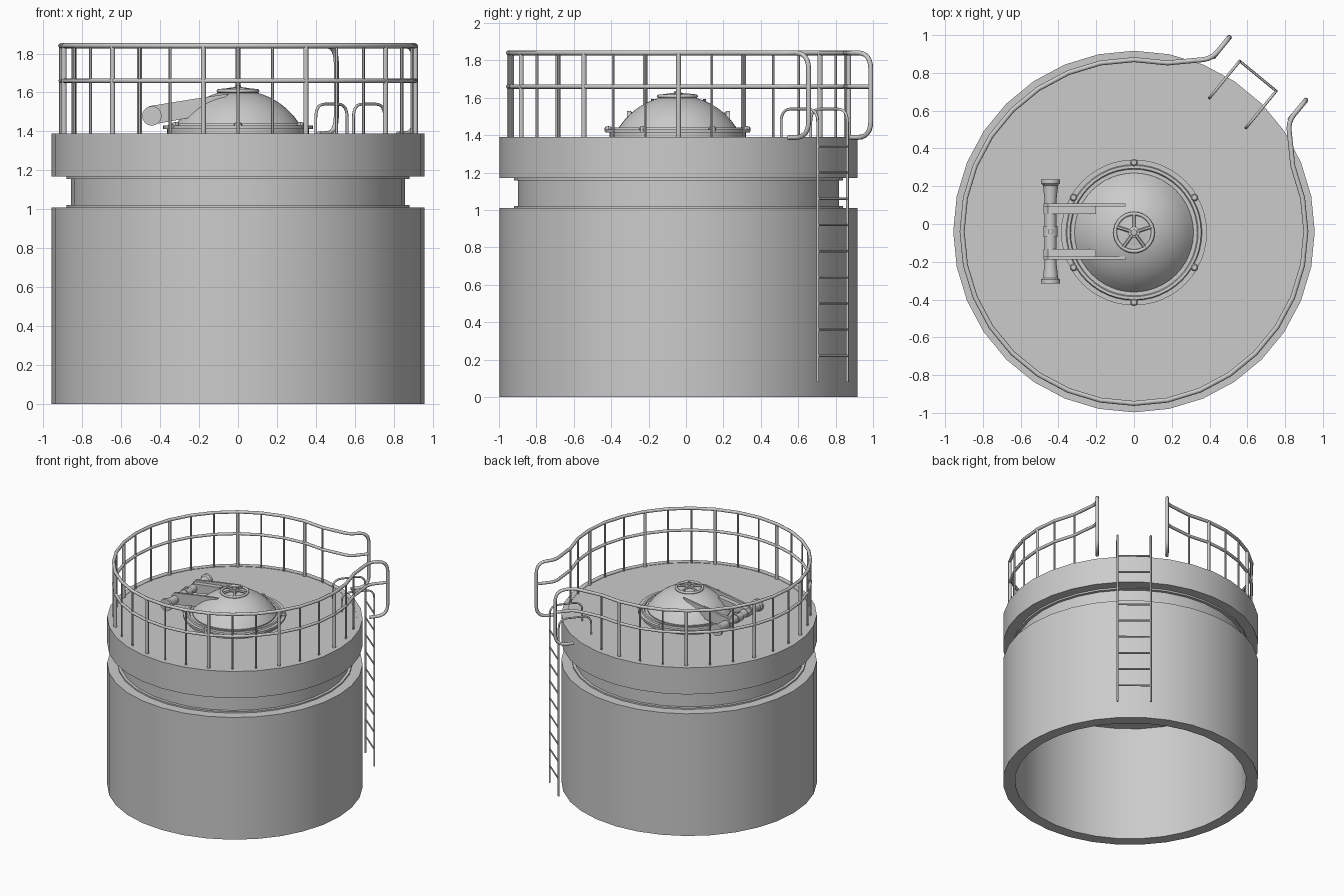
import bpy, bmesh
from math import sin, cos, pi, radians, sqrt
from mathutils import Vector, Matrix

if "Cube" in bpy.data.objects:
    bpy.data.objects.remove(bpy.data.objects["Cube"])

CY = -0.04                      # tank axis in y
HY = -0.045                     # hatch centre in y
STEP = radians(11.25)           # one of 32 sides
LAD = 4.5 * STEP                # ladder direction
U = Vector((cos(LAD), sin(LAD), 0))
T = Vector((sin(LAD), -cos(LAD), 0))


def finish(bm, name, smooth=True):
    bmesh.ops.remove_doubles(bm, verts=bm.verts, dist=1e-5)
    bmesh.ops.recalc_face_normals(bm, faces=bm.faces)
    me = bpy.data.meshes.new(name)
    bm.to_mesh(me)
    bm.free()
    ob = bpy.data.objects.new(name, me)
    bpy.context.collection.objects.link(ob)
    if smooth:
        bpy.ops.object.select_all(action='DESELECT')
        ob.select_set(True)
        bpy.context.view_layer.objects.active = ob
        bpy.ops.object.shade_smooth_by_angle(angle=radians(30))
    return ob


def lathe(name, profile, n=32, mat=None):
    """Revolve (radius, z) points about the tank axis, or about mat's z axis."""
    bm = bmesh.new()
    vs = [bm.verts.new((r, 0, z)) for r, z in profile]
    es = [bm.edges.new(p) for p in zip(vs, vs[1:])]
    bmesh.ops.spin(bm, geom=vs + es, cent=(0, 0, 0), axis=(0, 0, 1),
                   angle=2 * pi, steps=n, use_duplicate=False)
    bm.transform(mat if mat else Matrix.Translation((0, CY, 0)))
    return finish(bm, name)


def tube(name, paths, rad, res=2, cyclic=False):
    cu = bpy.data.curves.new(name, 'CURVE')
    cu.dimensions = '3D'
    cu.bevel_depth, cu.bevel_resolution, cu.use_fill_caps = rad, res, True
    for pts in paths:
        sp = cu.splines.new('POLY')
        sp.points.add(len(pts) - 1)
        for q, p in zip(sp.points, pts):
            q.co = (*p, 1)
        sp.use_cyclic_u = cyclic
    ob = bpy.data.objects.new(name, cu)
    bpy.context.collection.objects.link(ob)
    bpy.ops.object.select_all(action='DESELECT')
    ob.select_set(True)
    bpy.context.view_layer.objects.active = ob
    bpy.ops.object.convert(target='MESH')
    bpy.ops.object.shade_smooth_by_angle(angle=radians(50))
    return ob


def fillet(pts, radii, n=6):
    """Round the corners of a path."""
    out = [pts[0]]
    for a, b, c, r in zip(pts, pts[1:], pts[2:], radii):
        p, q = b + (a - b).normalized() * r, b + (c - b).normalized() * r
        for i in range(n + 1):
            t = i / n
            out.append(p * (1 - t) ** 2 + b * 2 * t * (1 - t) + q * t * t)
    return out + [pts[-1]]


def loc(r, t, z):               # ladder-aligned coordinates
    return Vector((0, CY, z)) + U * r + T * t


def pol(r, a, z, cy=CY):        # polar coordinates about a vertical axis
    return Vector((r * cos(a), cy + r * sin(a), z))


# Tank body, open below: shell, recessed neck with two flanges, platform slab
lathe("tank_body", [(0, .95), (.867, .95), (.867, 0), (.957, 0), (.957, 1.01),
                    (.88, 1.01), (.88, 1.022), (.857, 1.022), (.857, 1.157), (.88, 1.157),
                    (.88, 1.17), (.957, 1.17), (.957, 1.39), (.915, 1.39), (.915, 1.387), (0, 1.387)])

# Railing: each end bends outward beside the ladder
RR, W, JOIN, OUT = .91, .262, .968, 1.115


def rail_end(side, z, loop):
    pts = [pol(RR, LAD - side * 2.5 * STEP, z), loc(JOIN, side * W, z)]
    if loop:
        pts += [loc(OUT, side * W, z), loc(OUT, side * W, 1.388), loc(.975, side * W, 1.388)]
        return fillet(pts, [.05, .09, .09])
    return fillet(pts + [loc(OUT, side * W, z)], [.05])


arc = [7 + k for k in range(28)]
for name, z, loop, rad in (("top_rail", 1.84, True, .013), ("mid_rail", 1.66, False, .012)):
    ring = [pol(RR, k * STEP, z) for k in arc]
    path = rail_end(-1, z, loop)[:0:-1] + ring + rail_end(1, z, loop)[1:]
    tube(name, [path], rad)


def posts(ks):
    return [[pol(RR, k * STEP, 1.385), pol(RR, k * STEP, 1.84)] for k in ks]


tube("main_posts", posts([k for k in arc if (k - 8) % 3 == 0]), .013)
tube("thin_posts", posts([k for k in arc if (k - 8) % 3]), .008, 1)

# Ladder with hooked tops
LR, LT = 1.053, -.015
tube("ladder_rails", [fillet([loc(LR, LT + s, .08), loc(LR, LT + s, 1.54),
                              loc(.8, LT + s, 1.54), loc(.8, LT + s, 1.385)],
                             [.07, .07]) for s in (-.125, .125)], .0075)
tube("ladder_rungs", [[loc(LR, LT - .125, .22 + .14 * i), loc(LR, LT + .125, .22 + .14 * i)]
                      for i in range(9)], .007, 1)

# Hatch: seat ring, flange and domed lid
hatch = Matrix.Translation((0, HY, 0))
lathe("hatch_flange", [(.365, 1.385), (.365, 1.413), (.386, 1.413), (.386, 1.43), (.36, 1.43),
                       (.355, 1.44), (.34, 1.44), (.335, 1.432), (.3, 1.432)], 48, hatch)
R = .375
dome = [(.315, 1.43)] + [(.315 * (1 - i / 10), 1.237 + sqrt(R * R - (.315 * (1 - i / 10)) ** 2))
                         for i in range(11)]
lathe("hatch_dome", dome, 48, hatch)
for i in range(6):
    p = pol(.37, pi / 2 + i * pi / 3, 0, HY)
    lathe("flange_bolt", [(0, 1.42), (.02, 1.42), (.02, 1.438), (.014, 1.446), (0, 1.448)], 8,
          Matrix.Translation(p))

# Handwheel on the dome
lathe("wheel_base", [(.085, 1.59), (.085, 1.604), (0, 1.612)], 32, hatch)
tube("wheel_rim", [[pol(.1, 2 * pi * i / 32, 1.608, HY) for i in range(32)]], .01, 2, True)
tube("wheel_spokes", [[pol(.015, a, 1.62, HY), pol(.1, a, 1.61, HY)]
                      for a in (pi / 2 + 2 * pi * i / 5 for i in range(5))], .009, 1)
lathe("wheel_hub", [(.03, 1.6), (.03, 1.623), (.016, 1.627), (.016, 1.636), (0, 1.639)], 16, hatch)

# Hinge bar along y with flared ends and a centre collar
bar = [(0, -.275), (.05, -.275), (.05, -.255), (.04, -.245), (.031, -.16), (.031, -.03), (.038, -.03),
       (.038, .03), (.031, .03), (.031, .16), (.04, .245), (.05, .255), (.05, .275), (0, .275)]
lathe("hinge_bar", bar, 20, Matrix.Translation((-.442, CY, 1.48)) @ Matrix.Rotation(pi / 2, 4, 'X'))
tube("hinge_pin", [[(-.442, CY, 1.44), (-.442, CY, 1.525)]], .015)


def plate(name, prof, y0, y1):
    bm = bmesh.new()
    f = bm.faces.new([bm.verts.new((x, y0, z)) for x, z in prof])
    g = bmesh.ops.extrude_face_region(bm, geom=[f])["geom"]
    bmesh.ops.translate(bm, vec=(0, y1 - y0, 0), verts=[v for v in g if isinstance(v, bmesh.types.BMVert)])
    finish(bm, name, False)


# Hinge arms: a long outer fin and a shorter inner web, mirrored
fin = [(-.478, 1.50), (-.455, 1.53), (-.24, 1.565), (-.045, 1.594), (-.1, 1.55),
       (-.24, 1.472), (-.44, 1.435), (-.475, 1.455)]
web = [(-.478, 1.49), (-.455, 1.515), (-.2, 1.548), (-.2, 1.49), (-.44, 1.44), (-.475, 1.455)]
for s in (-1, 1):
    plate("hinge_arm_fin", fin, CY + s * .132, CY + s * .148)
    plate("hinge_arm_web", web, CY + s * .092, CY + s * .132)
